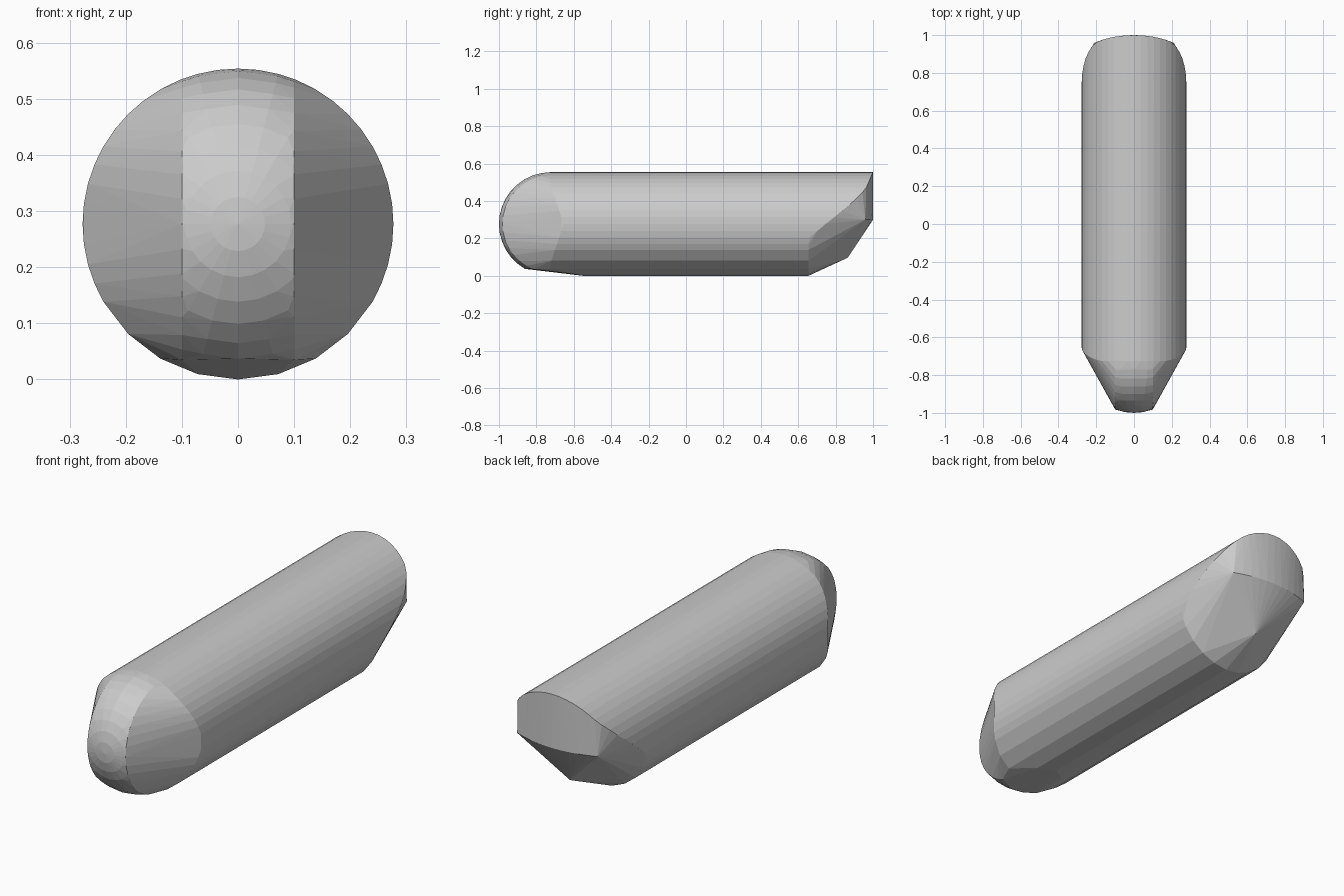
import bpy, bmesh
from math import sin, cos, pi, radians, sqrt

if "Cube" in bpy.data.objects:
    bpy.data.objects.remove(bpy.data.objects["Cube"])

R = 0.277          # body radius, axis along y at height R
NOSE_Y = R - 1.0   # centre of the rounded nose
NOSE_X = 0.10      # half width of the nose between the flat cheeks
CUT_Z = 0.035      # underside of the nose

points = []


def lerp_table(table, v):
    for (a, ya), (b, yb) in zip(table, table[1:]):
        if v <= b:
            return ya + (yb - ya) * (v - a) / (b - a)
    return table[-1][1]


# where the barrel ends at the rear, as (height, y)
REAR = [(0.0, 0.655), (0.20, 0.655), (0.28, 0.75), (0.38, 0.875),
        (0.46, 0.958), (0.50, 0.976), (0.555, 1.0)]

# barrel: coarser below, finer above; angle measured from the bottom
angles = [15 * i for i in range(5)] + [60 + 7.5 * i for i in range(1, 17)]
for deg in angles:
    a = radians(deg)
    x, z = R * sin(a), R - R * cos(a)
    if deg < 30:
        front = -0.55 - 0.05 * (deg / 15)
    else:
        front = -0.655 - 0.07 * min(1, abs(cos(a)) * 1.3)
    for s in (-1, 1):
        points.append((s * x, front, z))
        points.append((s * x, lerp_table(REAR, z), z))

# rounded nose, trimmed at both cheeks and below
for lat in range(0, 91, 10):
    r = R * sin(radians(lat))
    for i in range(24):
        x, z = r * cos(i * pi / 12), R + r * sin(i * pi / 12)
        if abs(x) <= NOSE_X and z >= CUT_Z:
            points.append((x, NOSE_Y - R * cos(radians(lat)), z))
rim = sqrt(R * R - NOSE_X ** 2)
for i in range(19):
    a = i * pi / 18
    z = max(R - rim * cos(a), CUT_Z)
    y = NOSE_Y - sqrt(max(0, rim ** 2 - (z - R) ** 2))
    for s in (-1, 1):
        points.append((s * NOSE_X, y, z))

# curved rear wall's lower edge and the keel point below it
for i in range(-5, 6):
    x = 0.21 * i / 5
    points.append((x, 1 - 0.92 * x * x, 0.30))
points.append((0, 0.865, 0.097))

# wrap everything in one faceted skin
bm = bmesh.new()
for p in points:
    bm.verts.new(p)
bmesh.ops.remove_doubles(bm, verts=bm.verts, dist=0.0005)
res = bmesh.ops.convex_hull(bm, input=bm.verts)
loose = [v for v in bm.verts if not v.link_faces]
bmesh.ops.delete(bm, geom=loose, context='VERTS')
bmesh.ops.dissolve_limit(bm, angle_limit=radians(0.5), verts=bm.verts, edges=bm.edges)
bmesh.ops.recalc_face_normals(bm, faces=bm.faces)
mesh = bpy.data.meshes.new("capsule_body")
bm.to_mesh(mesh)
bm.free()
body = bpy.data.objects.new("capsule_body", mesh)
bpy.context.collection.objects.link(body)
